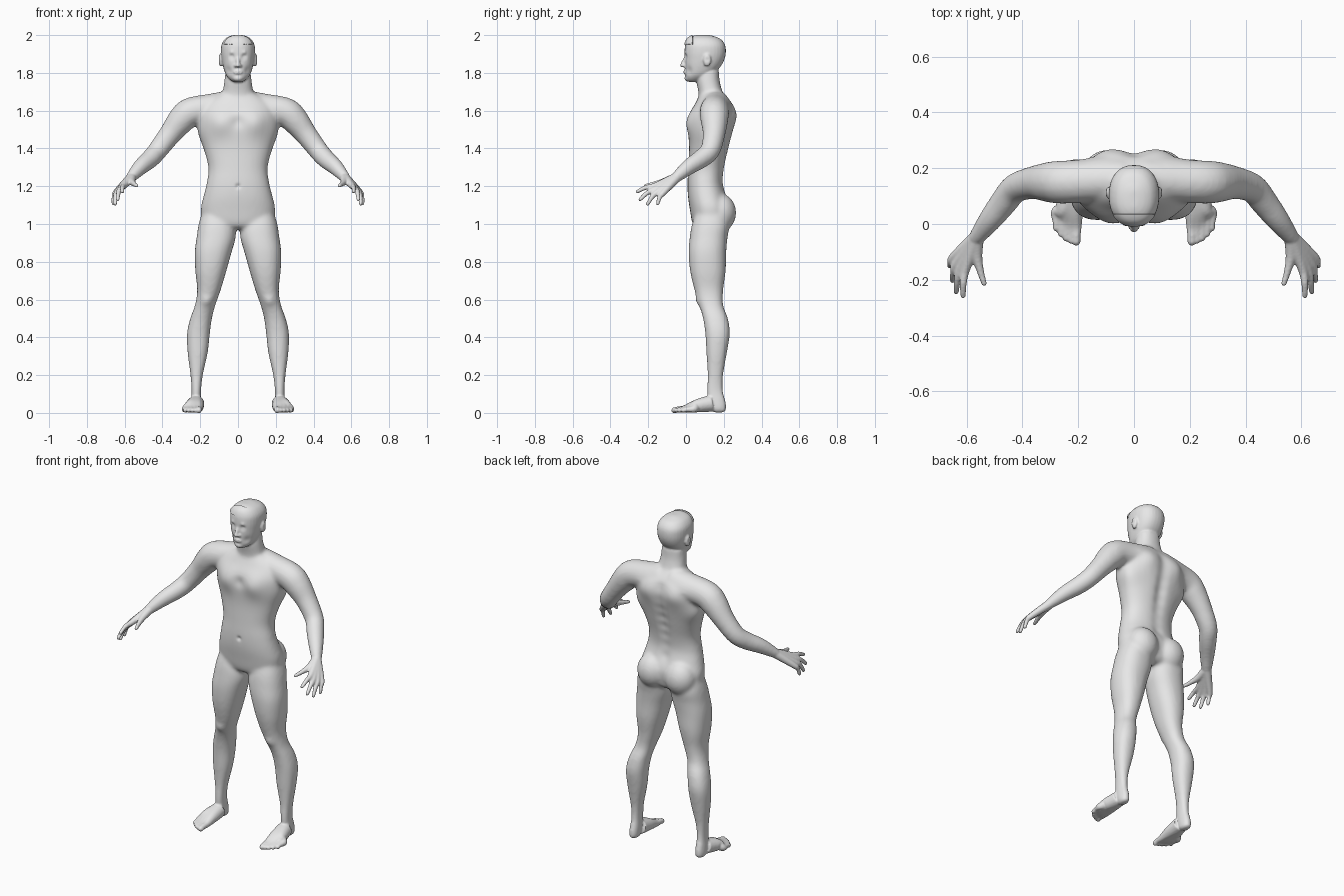
import bpy, bmesh, math
from mathutils import Vector, Matrix
from mathutils.kdtree import KDTree

cube = bpy.data.objects.get("Cube")
if cube:
    bpy.data.objects.remove(cube)

skin = bpy.data.materials.new("pale_grey")
skin.use_nodes = True
grey = (0.8, 0.8, 0.8, 1)
skin.diffuse_color = grey
skin.node_tree.nodes["Principled BSDF"].inputs["Base Color"].default_value = grey
SIDES = (1, -1)


def resample(rows, steps=5):
    """Smooth curve through rows of numbers."""
    out = []
    last = len(rows) - 1
    for i in range(last):
        a, b, c, d = (rows[max(0, min(last, i + k))] for k in (-1, 0, 1, 2))
        for s in range(steps):
            t = s / steps
            out.append([q + t / 2 * (r - p + t * (2 * p - 5 * q + 4 * r - v + t * (3 * (q - r) + v - p)))
                        for p, q, r, v in zip(a, b, c, d)])
    return out + [list(rows[-1])]


def skin_rings(bm, rings):
    """Join rings of points into a closed skin."""
    loops = [[bm.verts.new(p) for p in ring] for ring in rings]
    n = len(loops[0])
    for lo, hi in zip(loops, loops[1:]):
        for i in range(n):
            j = (i + 1) % n
            bm.faces.new((lo[i], lo[j], hi[j], hi[i]))
    bm.faces.new(loops[0])
    bm.faces.new(loops[-1])


def column(bm, rows, side=1, sides=32):
    """Upright form from rows of z, x min, x max, y front, y back."""
    def bulge(v):
        return math.copysign(abs(v) ** 0.88, v)
    rings = []
    for z, x0, x1, y0, y1 in resample(rows):
        ring = []
        for i in range(sides):
            a = math.tau * i / sides
            ring.append((side * ((x0 + x1) / 2 + (x1 - x0) / 2 * bulge(math.cos(a))),
                         (y0 + y1) / 2 + (y1 - y0) / 2 * bulge(math.sin(a)), z))
        rings.append(ring)
    skin_rings(bm, rings)


def centred(rows):
    return [(z, -w, w, y0, y1) for z, w, y0, y1 in rows]


def tube(bm, rows, side=1, sides=16):
    """Round limb from rows of x, y, z, radius, with a rounded tip."""
    pts = [(Vector(r[:3]), r[3]) for r in resample(rows)]
    end, r = pts[-1]
    way = (end - pts[-2][0]).normalized()
    pts += [(end + way * r * math.sin(a), r * math.cos(a)) for a in (0.5, 1, 1.35)]
    rings = []
    for k, (p, r) in enumerate(pts):
        t = (pts[min(k + 1, len(pts) - 1)][0] - pts[max(k - 1, 0)][0]).normalized()
        u = t.cross(Vector((1, 0, 0.8))).normalized()
        v = t.cross(u)
        ring = [p + r * (u * math.cos(math.tau * i / sides) + v * math.sin(math.tau * i / sides))
                for i in range(sides)]
        rings.append([(side * q.x, q.y, q.z) for q in ring])
    skin_rings(bm, rings)


def blob(bm, centre, size, side=1):
    m = Matrix.Translation((side * centre[0], centre[1], centre[2])) @ Matrix.Diagonal((*size, 1))
    bmesh.ops.create_uvsphere(bm, u_segments=24, v_segments=16, radius=1, matrix=m)


def bake(obj):
    """Replace the mesh by its modified result."""
    graph = bpy.context.evaluated_depsgraph_get()
    graph.update()
    mesh = bpy.data.meshes.new_from_object(obj.evaluated_get(graph))
    obj.modifiers.clear()
    obj.data = mesh


def blend(obj, bm, voxel, smoothing):
    """Fuse all parts into one skin and soften the joins."""
    bmesh.ops.recalc_face_normals(bm, faces=bm.faces)
    bm.to_mesh(obj.data)
    bm.free()
    remesh = obj.modifiers.new("fuse", "REMESH")
    remesh.mode = "VOXEL"
    remesh.voxel_size = voxel
    soft = obj.modifiers.new("soften", "SMOOTH")
    soft.factor = 0.5
    soft.iterations = smoothing
    bake(obj)


def finish(obj):
    obj.data.materials.clear()
    obj.data.materials.append(skin)
    bpy.ops.object.select_all(action="DESELECT")
    obj.select_set(True)
    bpy.context.view_layer.objects.active = obj
    bpy.ops.object.shade_smooth_by_angle(angle=math.radians(50))


def new_object(name):
    obj = bpy.data.objects.new(name, bpy.data.meshes.new(name))
    bpy.context.scene.collection.objects.link(obj)
    return obj


body = new_object("body")
bm = bmesh.new()

# Torso and neck
column(bm, centred([
    (.975, .15, .06, .19), (1, .185, .035, .22), (1.08, .197, .02, .235), (1.15, .182, .01, .215),
    (1.22, .165, .008, .197), (1.3, .157, .012, .205), (1.4, .182, .016, .228), (1.5, .212, .014, .25),
    (1.58, .21, .02, .255), (1.64, .18, .05, .24), (1.69, .1, .075, .2)]))
column(bm, centred([(1.62, .1, .07, .22), (1.7, .082, .065, .193),
                    (1.76, .072, .055, .178), (1.82, .066, .06, .175)]))

for s in SIDES:
    # Legs and heels
    column(bm, [
        (1.08, .04, .185, .06, .21), (1, .015, .208, .032, .23), (.93, .012, .219, .02, .22),
        (.85, .034, .229, .014, .213), (.75, .062, .226, .022, .21), (.65, .092, .216, .045, .197),
        (.57, .12, .228, .07, .197), (.5, .138, .253, .09, .222), (.42, .149, .27, .102, .232),
        (.32, .16, .267, .108, .217), (.2, .186, .252, .114, .197), (.12, .195, .246, .11, .196),
        (.06, .194, .25, .115, .211), (.02, .195, .25, .13, .214), (.001, .2, .245, .14, .205)], s)
    # Shoulders and arms
    tube(bm, [(.03, .16, 1.64, .07), (.14, .155, 1.615, .076), (.25, .15, 1.592, .078),
              (.3, .15, 1.55, .074), (.36, .148, 1.475, .06), (.425, .128, 1.39, .053),
              (.465, .08, 1.345, .05), (.515, .015, 1.302, .043), (.565, -.05, 1.248, .03)], s)
    # Buttocks
    blob(bm, (.093, .182, 1.06), (.092, .084, .1), s)
blend(body, bm, .01, 8)

bm = bmesh.new()
bm.from_mesh(body.data)

# Head
column(bm, centred([
    (1.752, .022, .015, .06), (1.765, .043, .002, .1), (1.79, .064, -.004, .14), (1.83, .078, -.006, .18),
    (1.87, .086, -.007, .203), (1.91, .09, -.008, .211), (1.95, .087, -.004, .206),
    (1.98, .068, .01, .182), (1.995, .042, .035, .145), (2.001, .015, .06, .12)]))
# Nose, lips and chin
tube(bm, [(0, .0, 1.885, .009), (0, -.012, 1.86, .01), (0, -.019, 1.84, .012)])
blob(bm, (0, -.001, 1.804), (.025, .014, .012))
blob(bm, (0, .012, 1.772), (.028, .02, .018))

# Knuckle and tip of each finger, index to little
fingers = [((.603, -.16, 1.203), (.612, -.257, 1.172)), ((.62, -.157, 1.188), (.637, -.243, 1.13)),
           ((.635, -.142, 1.176), (.65, -.203, 1.106)), ((.645, -.118, 1.168), (.66, -.15, 1.108))]
for s in SIDES:
    # Nostrils and ears
    blob(bm, (.013, -.01, 1.838), (.008, .011, .008), s)
    blob(bm, (.09, .112, 1.868), (.013, .021, .035), s)
    # Hands
    for knuckle, tip in fingers:
        middle = Vector(knuckle).lerp(Vector(tip), .5) + Vector((.004, -.004, .006))
        tube(bm, [(.562, -.045, 1.25, .026), (*knuckle, .017), (*middle, .0125), (*tip, .01)], s)
    tube(bm, [(.562, -.05, 1.248, .025), (.562, -.115, 1.225, .019),
              (.55, -.17, 1.212, .013), (.537, -.213, 1.203, .01)], s)
    # Feet and toes
    for i in range(5):
        x = .207 + .018 * i
        y = -.062 + .003 * i * i
        r = .0125 if i else .016
        tube(bm, [(.222, .13, .05, .044), ((x + .222) / 2, .055, .036, .034),
                  (x, y + .055, .021, .02), (x, y + .02, .018, r), (x, y, .0135, r)], s)
blend(body, bm, .0055, 3)

# Muscle and face relief: place, reach, push
relief = [
    ((.034, -.006, 1.886), .014, (0, .011, 0)),     # eye sockets
    ((.036, -.006, 1.906), .012, (0, -.006, 0)),    # brows
    ((.034, .004, 1.884), .008, (0, -.005, 0)),     # eyes
    ((.055, .01, 1.81), .022, (-.005, .004, 0)),    # cheeks
    ((.012, -.014, 1.803), .006, (0, .005, 0)),     # mouth
    ((.095, .01, 1.535), .065, (0, -.02, 0)),       # chest
    ((0, .01, 1.54), .03, (0, .008, 0)),            # breastbone
    ((0, .01, 1.2), .012, (0, .009, 0)),            # navel
    ((.1, .25, 1.58), .07, (0, .02, 0)),            # shoulder blades
    ((.19, .19, 1.46), .06, (.01, .006, 0)),        # sides of back
    ((.165, .06, .59), .03, (0, -.01, 0)),          # kneecaps
    ((.095, .113, 1.87), .01, (-.006, 0, 0)),       # ear hollows
]
relief += [((0, .23, 1.18 + .06 * k), .035, (0, -.014, 0)) for k in range(8)]   # spine
verts = body.data.vertices
for place, reach, push in relief:
    tree = KDTree(len(verts))
    for v in verts:
        tree.insert(v.co, v.index)
    tree.balance()
    for s in SIDES if place[0] else (1,):
        flip = Vector((s, 1, 1))
        for _, index, dist in tree.find_range(Vector(place) * flip, reach * 2.5):
            verts[index].co += Vector(push) * flip * math.exp(-(dist / reach) ** 2)
finish(body)

# Raised hair shell over the forehead
fringe = new_object("hair_fringe")
bm = bmesh.new()
bm.from_mesh(body.data)
for point, normal in (((0, 0, 1.95), (0, 0, -1)), ((0, .036, 0), (0, 1, 0))):
    bmesh.ops.bisect_plane(bm, geom=bm.verts[:] + bm.edges[:] + bm.faces[:], plane_co=point,
                           plane_no=normal, clear_outer=True)
bm.to_mesh(fringe.data)
bm.free()
shell = fringe.modifiers.new("thickness", "SOLIDIFY")
shell.thickness = .006
shell.offset = 1
bake(fringe)
finish(fringe)
